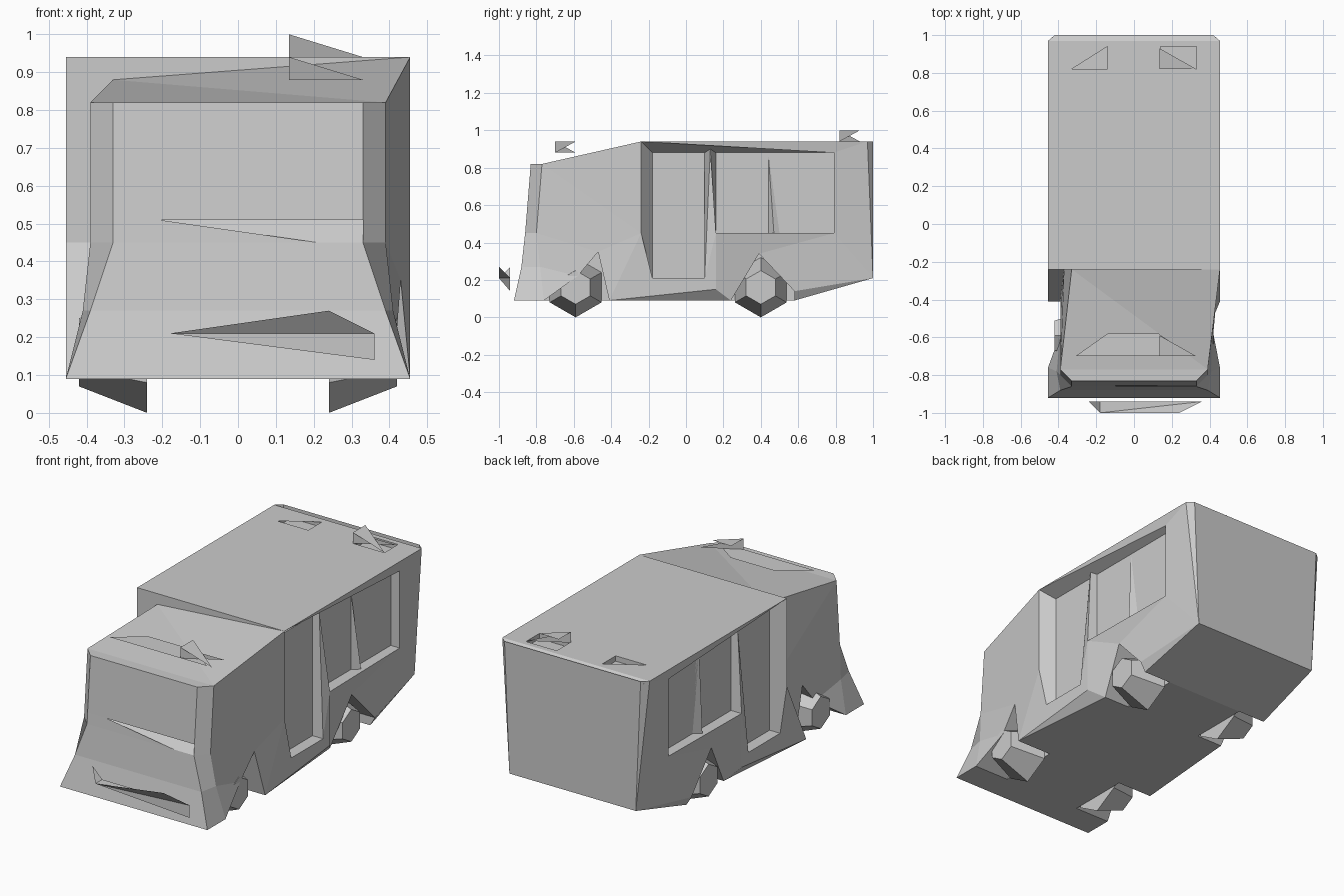
import bpy
import bmesh
import math
from mathutils import Vector

cube = bpy.data.objects.get("Cube")
if cube:
    bpy.data.objects.remove(cube, do_unlink=True)

grey = bpy.data.materials.new("plain_grey")
grey.use_nodes = True
grey.diffuse_color = (0.6, 0.6, 0.6, 1)
grey.node_tree.nodes["Principled BSDF"].inputs["Base Color"].default_value = (0.6, 0.6, 0.6, 1)


def panel(name, points, faces, outward, side=1):
    """Flat-faced sheet from named points; side=-1 mirrors it in x."""
    bm = bmesh.new()
    verts = {k: bm.verts.new((x * side, y, z)) for k, (x, y, z) in points.items()}
    for face in faces:
        bm.faces.new([verts[k] for k in face.split()])
    bmesh.ops.recalc_face_normals(bm, faces=bm.faces)
    bm.normal_update()
    total = sum((f.normal * f.calc_area() for f in bm.faces), Vector())
    if total.dot(Vector((outward[0] * side, outward[1], outward[2]))) < 0:
        bmesh.ops.reverse_faces(bm, faces=bm.faces)
    mesh = bpy.data.meshes.new(name)
    bm.to_mesh(mesh)
    bm.free()
    mesh.materials.append(grey)
    obj = bpy.data.objects.new(name, mesh)
    bpy.context.collection.objects.link(obj)
    return obj


OUT, UP, DOWN, FRONT, BACK = (1, 0, 0), (0, 0, 1), (0, 0, -1), (0, -1, 0), (0, 1, 0)
W, G = 0.455, 0.39          # outer wall and recessed glass
TOP, TAIL = 0.42, 0.39      # rear wall half widths, top and bottom
ROOF, BASE = 0.94, 0.09

# Body sides: recessed door and window, post between them, rear wheel arch
wall = {
    "roof_front": (W, -.24, ROOF), "roof_mid": (W, .97, ROOF), "roof_back": (TOP, 1, ROOF),
    "low_back": (TAIL, 1, .21), "belt": (W, -.24, .45), "sill_front": (W, -.41, BASE),
    "door_a": (G, -.18, .88), "door_b": (G, .10, .88), "door_c": (G, .10, .21), "door_d": (G, -.18, .21),
    "step_c": (W, .10, .21), "step_d": (W, -.18, .21),
    "win_a": (G, .16, .88), "win_b": (G, .79, .88), "win_c": (G, .79, .45), "win_d": (G, .16, .45),
    "ledge_b": (.445, .79, .88), "ledge_c": (.445, .79, .45), "ledge_d": (W, .16, .45),
    "post": (.41, .13, .90), "skirt": (W, .16, .15), "arch_a": (.40, .24, BASE),
    "arch_b": (.43, .39, .34), "arch_c": (.44, .58, .14), "floor_back": (.41, .58, BASE),
}
wall_faces = [
    "roof_front roof_mid ledge_b",
    "roof_front ledge_b win_b win_a post door_b door_a",
    "roof_front door_a door_d step_d belt",
    "door_a door_b door_c door_d",
    "door_d door_c step_c step_d",
    "door_b post step_c door_c",
    "post ledge_d step_c",
    "post win_a win_d ledge_d",
    "win_a win_b win_c win_d",
    "win_d win_c ledge_c ledge_d",
    "win_b ledge_b ledge_c win_c",
    "roof_mid roof_back low_back",
    "roof_mid low_back ledge_c ledge_b",
    "ledge_d ledge_c arch_b",
    "ledge_c low_back arch_c arch_b",
    "ledge_d arch_b arch_a skirt",
    "ledge_d skirt step_c",
    "step_d step_c skirt",
    "step_d skirt sill_front",
    "sill_front skirt arch_a",
    "belt step_d sill_front",
    "arch_c low_back floor_back",
]
mullion = {"top": (G, .44, .875), "front": (G, .44, .45), "mid": (.43, .47, .45),
           "back": (G, .50, .45), "end": (G, .50, .875)}

# Cab sides: the left one flares out to the body, the right one is stepped in
cab = {
    "top": (W, -.24, ROOF), "belt": (W, -.24, .45), "foot": (W, -.41, BASE),
    "head": (G, -.77, .82), "mid": (G, -.80, .45), "fender": (.41, -.78, .27),
    "arch_a": (W, -.76, BASE), "arch_b": (.42, -.58, .22), "arch_c": (.43, -.47, .35),
}
cab_faces = ["top head belt", "head mid arch_c belt", "mid fender arch_b arch_c",
             "fender arch_a arch_b", "belt arch_c foot"]
inset_cab = dict(cab, top=(.33, -.24, .88), belt=(.37, -.24, .45), foot=(G, -.41, BASE),
                 arch_b=(G, -.58, .22), arch_c=(G, -.47, .35))

# Chamfered front corners
corner = {
    "a": (G, -.77, .82), "b": (G, -.80, .45), "c": (.41, -.78, .27), "d": (W, -.76, BASE),
    "e": (.33, -.83, .82), "f": (.33, -.86, .45), "g": (G, -.88, .27), "h": (W, -.92, BASE),
}


def wheel_well(name, rim, side):
    """Arch lining running inward from the rim to a closing wall."""
    pts, n = {}, len(rim)
    for i, (x, y, z) in enumerate(rim):
        pts[f"out{i}"] = (x, y, z)
        pts[f"in{i}"] = (.24, y, z)
    faces = [f"out{i} out{i+1} in{i+1} in{i}" for i in range(n - 1)]
    faces.append(" ".join(f"in{i}" for i in range(n)))
    panel(name, pts, faces, DOWN, side)


for label, s in (("left", 1), ("right", -1)):
    cab_points = cab if s > 0 else inset_cab
    panel("body_side_" + label, wall, wall_faces, OUT, s)
    panel("window_post_" + label, mullion, ["top front mid", "top mid back end"], OUT, s)
    panel("cab_side_" + label, cab_points, cab_faces, OUT, s)
    panel("front_corner_" + label, corner, ["a b f e", "b c g f", "c d h g"], OUT, s)
    wheel_well("front_well_" + label, [cab_points[k] for k in ("arch_a", "arch_b", "arch_c", "foot")], s)
    wheel_well("rear_well_" + label, [wall[k] for k in ("arch_a", "arch_b", "arch_c", "floor_back")], s)

panel("cab_step", {
    "a": (-W, -.24, ROOF), "b": (-.33, -.24, ROOF), "c": (-.37, -.24, .45),
    "d": (-W, -.24, .45), "e": (-G, -.41, BASE), "f": (-W, -.41, BASE),
    "g": (-.33, -.24, .88), "h": (W, -.24, ROOF),
}, ["a b g c d", "d c e f", "b h g"], FRONT)

panel("cab_roof", {
    "a": (-.33, -.24, .88), "b": (W, -.24, ROOF), "c": (G, -.77, .82),
    "d": (.33, -.83, .82), "e": (-.33, -.83, .82), "f": (-G, -.77, .82),
}, ["a b c", "a c f", "c d e f"], UP)

# Windscreen with a narrow wedge opening under it
panel("windscreen", {
    "a": (-.33, -.83, .82), "b": (.33, -.83, .82), "c": (.33, -.855, .51),
    "d": (-.21, -.855, .51), "e": (-.33, -.855, .51), "f": (-.33, -.86, .45),
    "g": (-.21, -.86, .45), "h": (.21, -.86, .45),
}, ["a b c d e", "e d g f", "d h g"], FRONT)
panel("dashboard", {
    "a": (-.33, -.80, .52), "b": (.33, -.80, .52), "c": (.33, -.86, .45), "d": (-.33, -.86, .45),
}, ["a b c d"], FRONT)
panel("nose", {
    "a": (-.33, -.86, .45), "b": (.33, -.86, .45), "c": (G, -.88, .27),
    "d": (-G, -.88, .27), "e": (W, -.92, BASE), "f": (-W, -.92, BASE),
}, ["a b c d", "d c e f"], FRONT)

# Body roof with two sunken hatches
xs, ys = [-W, -.33, -.14, .14, .33, W], [-.24, .82, .94, .97]
grid, cells = {}, []
for i, x in enumerate(xs):
    for j, y in enumerate(ys):
        grid[f"p{i}{j}"] = (x, y, ROOF)
for i in range(len(xs) - 1):
    for j in range(len(ys) - 1):
        ring = [f"p{i}{j}", f"p{i+1}{j}", f"p{i+1}{j+1}", f"p{i}{j+1}"]
        if j == 1 and i in (1, 3):
            low = ["low_" + k for k in ring]
            for k, l in zip(ring, low):
                grid[l] = (grid[k][0], grid[k][1], .91)
            cells.append(" ".join(low))
            for n in range(4):
                m = (n + 1) % 4
                cells.append(f"{ring[n]} {ring[m]} {low[m]} {low[n]}")
        else:
            cells.append(" ".join(ring))
panel("body_roof", grid, cells, UP)

# Rear wall and the shallow slot along its top
panel("rear_wall", {
    "a": (-TAIL, 1, .21), "b": (TAIL, 1, .21), "c": (TOP, 1, ROOF), "d": (-TOP, 1, ROOF),
}, ["a b c d"], BACK)
panel("rear_slot", {
    "a": (-W, .97, ROOF), "b": (W, .97, ROOF), "c": (TOP, 1, .92), "d": (-TOP, 1, .92),
}, ["a b c d"], UP)

# Floor, notched around the wheels, rising at the tail
edge = [(W, -.92), (W, -.76), (.24, -.76), (.24, -.41), (W, -.41),
        (.40, .24), (.24, .24), (.24, .58), (.41, .58)]
outline = edge + [(-x, y) for x, y in reversed(edge)]
floor = {f"f{i}": (x, y, BASE) for i, (x, y) in enumerate(outline)}
panel("floor", floor, [" ".join(floor)], DOWN)
panel("tail_floor", {
    "a": (-.41, .58, BASE), "b": (.41, .58, BASE), "c": (TAIL, 1, .21), "d": (-TAIL, 1, .21),
}, ["a b c d"], DOWN)

# Six-sided wheels tapering outward
for end, y in (("front", -.59), ("rear", .40)):
    for label, s in (("left", 1), ("right", -1)):
        ring = {}
        for n in range(6):
            a = math.radians(60 * n - 90)
            for key, x, r in (("in", .24, .16), ("out", .42, .09)):
                ring[f"{key}{n}"] = (x, y + r * math.cos(a), .16 + r * math.sin(a))
        sides = [f"in{n} in{(n+1) % 6} out{(n+1) % 6} out{n}" for n in range(6)]
        caps = [" ".join(f"{key}{n}" for n in range(6)) for key in ("in", "out")]
        panel(f"{end}_wheel_{label}", ring, sides + caps, OUT, s)

# Loose bumper plates
bumper = {"a": (-.18, -1, .21), "b": (.24, -1, .27), "c": (.36, -.94, .21),
          "d": (.36, -.94, .14), "e": (-.24, -.94, .27), "f": (-.18, -.94, .21)}
panel("bumper_front", {k: bumper[k] for k in "abcd"}, ["a b c", "a c d"], FRONT)
panel("bumper_top", {k: bumper[k] for k in "acef"}, ["a c f", "a f e"], UP)

# Raised flaps over the hatch and the cab vent
for name, y, z in (("hatch", .82, .94), ("cab_vent", -.70, .88)):
    flap = {"a": (.135, y, z + .06), "b": (.135, y, z), "c": (.33, y + .11, z),
            "d": (.135, y + .11, z + .06), "e": (.33, y, z)}
    panel(name + "_flap_front", {k: flap[k] for k in "abc"}, ["a b c"], FRONT)
    panel(name + "_flap_top", {k: flap[k] for k in "ade"}, ["a d e"], UP)
panel("hatch_lid", {
    "a": (-.33, .82, ROOF), "b": (-.14, .94, ROOF), "c": (-.33, .94, ROOF),
}, ["a b c"], UP)
panel("cab_vent", {
    "a": (-.31, -.70, .88), "b": (.30, -.70, .88), "c": (.13, -.58, .88), "d": (-.14, -.58, .88),
}, ["a b c d"], UP)
